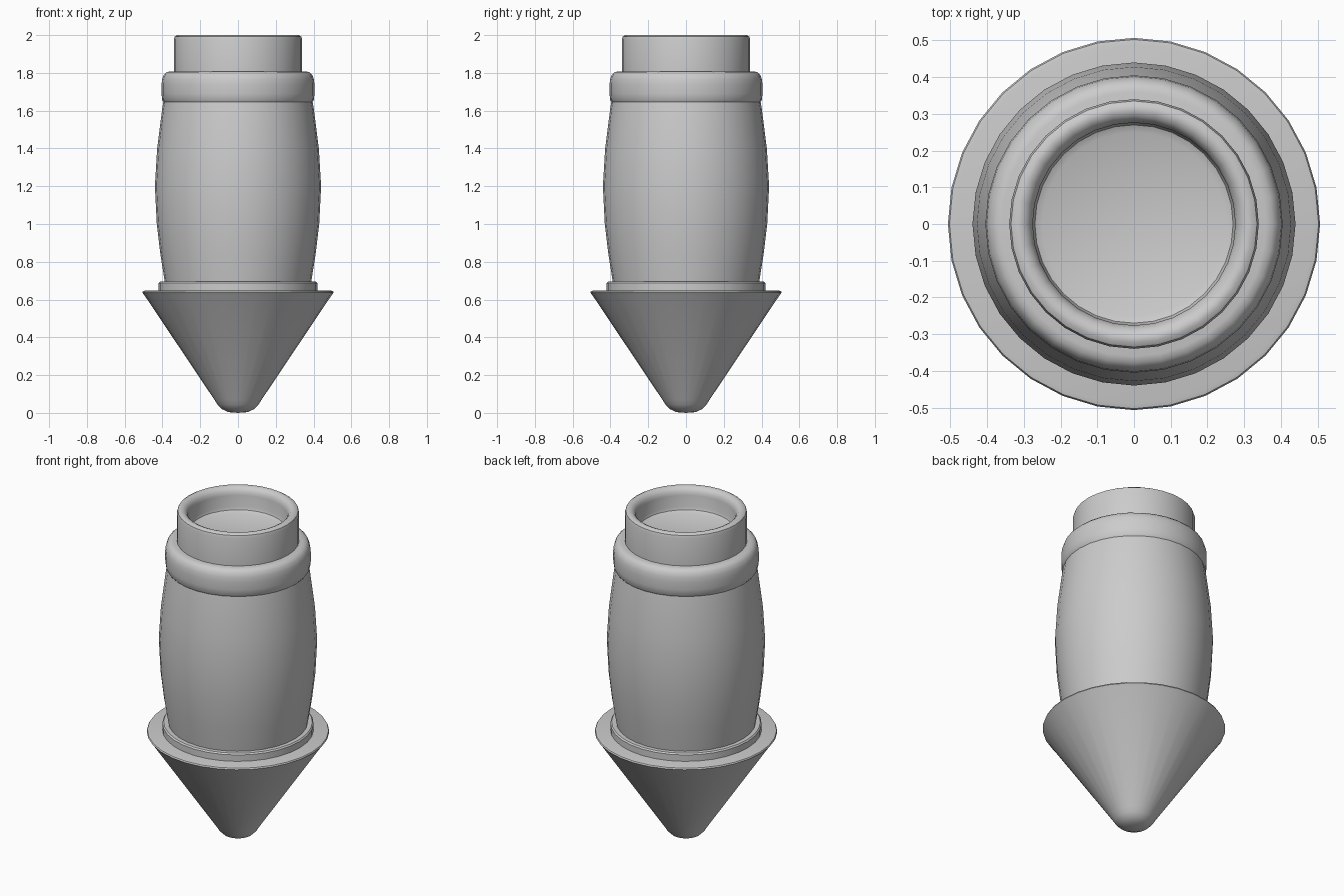
import bpy, bmesh, math

if "Cube" in bpy.data.objects:
    bpy.data.objects.remove(bpy.data.objects["Cube"])

SEGMENTS = 32


def lathe(name, profile):
    """Revolve (radius, z) points round z; radius 0 closes an end to a point."""
    bm = bmesh.new()
    rings = []
    for r, z in profile:
        if r == 0:
            rings.append([bm.verts.new((0, 0, z))] * SEGMENTS)
        else:
            rings.append([bm.verts.new((r * math.cos(a), r * math.sin(a), z))
                          for a in (2 * math.pi * i / SEGMENTS for i in range(SEGMENTS))])
    for low, high in zip(rings, rings[1:]):
        for i in range(SEGMENTS):
            j = (i + 1) % SEGMENTS
            corners = list(dict.fromkeys((low[i], low[j], high[j], high[i])))
            bm.faces.new(corners)
    bmesh.ops.recalc_face_normals(bm, faces=bm.faces)
    mesh = bpy.data.meshes.new(name)
    bm.to_mesh(mesh)
    bm.free()
    obj = bpy.data.objects.new(name, mesh)
    bpy.context.collection.objects.link(obj)
    bpy.ops.object.select_all(action='DESELECT')
    obj.select_set(True)
    bpy.context.view_layer.objects.active = obj
    bpy.ops.object.shade_smooth_by_angle(angle=math.radians(35))
    return obj


# Pointed base with a rounded tip and thin rounded lip
lathe("cone_tip", [(0, 0), (0.05, 0.004), (0.085, 0.02), (0.108, 0.043), (0.125, 0.07),
                   (0.497, 0.625), (0.507, 0.637), (0.503, 0.645), (0.49, 0.648), (0, 0.648)])

# Thin step between the cone and the barrel
lathe("base_ring", [(0, 0.64), (0.42, 0.64), (0.42, 0.687), (0.413, 0.695), (0, 0.695)])

# Bulging barrel body
lathe("barrel", [(0, 0.69), (0.387, 0.69), (0.411, 0.84), (0.43, 1.0), (0.44, 1.2),
                 (0.428, 1.4), (0.40, 1.62), (0.385, 1.70), (0, 1.70)])

# Rounded collar at the shoulder
lathe("collar", [(0, 1.627), (0.365, 1.627), (0.388, 1.636), (0.401, 1.655), (0.405, 1.69),
                 (0.405, 1.735), (0.402, 1.765), (0.393, 1.79), (0.378, 1.804),
                 (0.36, 1.808), (0, 1.808)])

# Neck with a rounded rim and a recessed floor
lathe("neck", [(0, 1.79), (0.34, 1.79), (0.34, 1.975), (0.335, 1.992), (0.322, 2.0),
               (0.308, 2.0), (0.293, 1.993), (0.281, 1.977), (0.276, 1.955),
               (0.276, 1.885), (0.27, 1.868), (0.25, 1.858), (0, 1.858)])
